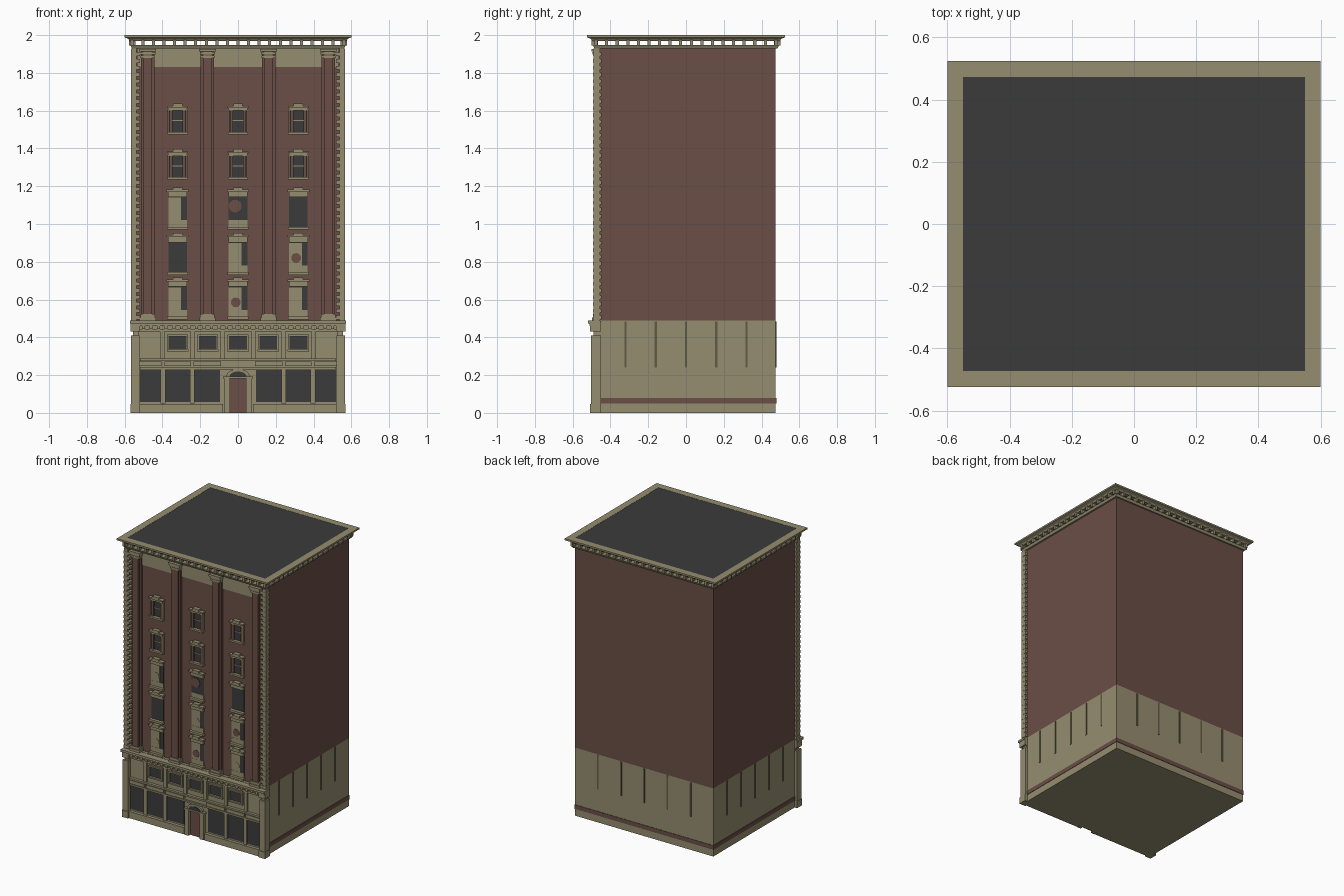
import bpy, bmesh, math

if "Cube" in bpy.data.objects:
    bpy.data.objects.remove(bpy.data.objects["Cube"])


def material(name, rgb):
    m = bpy.data.materials.new(name)
    m.diffuse_color = (*rgb, 1)
    m.use_nodes = True
    m.node_tree.nodes["Principled BSDF"].inputs["Base Color"].default_value = m.diffuse_color
    return m


STONE = material("tan stone", (0.305, 0.268, 0.162))
BRICK = material("red brick", (0.148, 0.077, 0.062))
DARK = material("dark glass and roof", (0.044, 0.044, 0.045))
GROOVE = material("shadowed joint stone", (0.12, 0.105, 0.06))


def finish(name, bm, mat):
    bmesh.ops.recalc_face_normals(bm, faces=bm.faces)
    me = bpy.data.meshes.new(name)
    bm.to_mesh(me)
    bm.free()
    me.materials.append(mat)
    ob = bpy.data.objects.new(name, me)
    bpy.context.collection.objects.link(ob)


def boxes(name, mat, items):
    """One object made of boxes (x0, x1, y0, y1, z0, z1)."""
    bm = bmesh.new()
    for x0, x1, y0, y1, z0, z1 in items:
        for v in bmesh.ops.create_cube(bm, size=1)["verts"]:
            v.co = ((x0 + x1) / 2 + v.co.x * (x1 - x0),
                    (y0 + y1) / 2 + v.co.y * (y1 - y0),
                    (z0 + z1) / 2 + v.co.z * (z1 - z0))
    finish(name, bm, mat)


def prism(name, mat, pts, y0, y1):
    """Outline in x, z pushed through from y0 to y1."""
    bm = bmesh.new()
    f = bm.faces.new([bm.verts.new((x, y0, z)) for x, z in pts])
    ext = bmesh.ops.extrude_face_region(bm, geom=[f])["geom"]
    for v in ext:
        if isinstance(v, bmesh.types.BMVert):
            v.co.y = y1
    finish(name, bm, mat)


def ring(name, mat, profile):
    """Closed profile (half width, z) swept around the building outline."""
    bm = bmesh.new()
    loops = [[bm.verts.new((sx * w, sy * (w - 0.077), z))
              for sx, sy in ((-1, -1), (1, -1), (1, 1), (-1, 1))] for w, z in profile]
    for i, a in enumerate(loops):
        b = loops[(i + 1) % len(loops)]
        for k in range(4):
            bm.faces.new((a[k], a[(k + 1) % 4], b[(k + 1) % 4], b[k]))
    finish(name, bm, mat)


def both(items):
    return items + [(-b, -a, c, d, e, f) for a, b, c, d, e, f in items]


W, F, B = 0.55, -0.455, 0.475       # side walls, brick front, back
BF = -0.475                          # front of the stone base

# Main masses
boxes("brick_tower", BRICK, [(-W, W, F, B, 0.49, 1.94)])
boxes("stone_base", STONE, [(-W, W, BF, B, 0, 0.49)])
boxes("front_frieze", STONE, [(-0.53, 0.53, F - 0.006, F, 1.83, 1.94)])

# Roof and top cornice
boxes("roof", DARK, [(-W, W, -0.473, 0.473, 1.97, 1.999)])
ring("top_cornice", STONE, [(W, 1.97), (0.573, 1.97), (0.58, 1.98), (0.6, 1.988),
                            (0.6, 2.0), (W, 2.0)])
ring("cornice_lower_band", STONE, [(0.53, 1.93), (0.562, 1.93), (0.57, 1.947), (0.53, 1.947)])
br = []
for i in range(21):
    x = -0.56 + i * 0.056
    for s in (-1, 1):
        y0, y1 = sorted((s * 0.465, s * 0.5))
        br.append((x - 0.008, x + 0.008, y0, y1, 1.945, 1.975))
for i in range(18):
    y = -0.476 + i * 0.056
    br += both([(0.542, 0.578, y - 0.008, y + 0.008, 1.945, 1.975)])
boxes("cornice_brackets", STONE, br)

# Toothed corner quoins on the front edges
q = [(0.538, 0.566, -0.49, F + 0.001, 0.49, 1.93)]
n = 40
for i in range(n):
    z = 0.495 + i * (1.43 / n)
    q.append((0.52, 0.567, -0.492, -0.447, z, z + 0.02))
boxes("corner_quoins", STONE, both(q))

# Pilasters with recessed brick edges, stepped bases and capitals
shaft, trim = [], []
for c in (-0.478, -0.162, 0.162, 0.478):
    shaft += [(c - 0.036, c + 0.036, -0.472, F, 0.49, 1.92),
              (c - 0.024, c + 0.024, -0.488, F, 0.49, 1.92)]
    for hw, z0, z1, y in ((0.043, 0.49, 0.506, -0.498), (0.038, 0.506, 0.524, -0.493),
                          (0.037, 1.88, 1.893, -0.491), (0.04, 1.897, 1.91, -0.495),
                          (0.045, 1.912, 1.926, -0.5)):
        trim.append((c - hw, c + hw, y, F, z0, z1))
boxes("pilaster_shafts", BRICK, shaft)
boxes("pilaster_bases_and_capitals", STONE, trim)

# Tower windows
COLS = (-0.32, 0.0, 0.32)
glass, stone, jamb, blind = [], [], [], []
for c in COLS:
    for zb in (1.245, 1.485):        # upper rows: small sash between brick jambs
        glass.append((c - 0.048, c + 0.048, F - 0.003, F, zb, zb + 0.125))
        for s in (-1, 1):
            a, b = sorted((c + s * 0.026, c + s * 0.043))
            jamb.append((a, b, F - 0.012, F, zb, zb + 0.12))
            a, b = sorted((c + s * 0.045, c + s * 0.052))
            stone.append((a, b, F - 0.015, F, zb, zb + 0.12))
        stone += [(c - 0.054, c + 0.054, F - 0.025, F, zb - 0.01, zb + 0.003),
                  (c - 0.05, c + 0.05, F - 0.018, F, zb + 0.115, zb + 0.13),
                  (c - 0.056, c + 0.056, F - 0.028, F, zb + 0.13, zb + 0.14),
                  (c - 0.025, c + 0.025, F - 0.028, F, zb + 0.14, zb + 0.153),
                  (c - 0.026, c + 0.026, F - 0.006, F, zb + 0.06, zb + 0.065)]
    for r, zb in enumerate((0.51, 0.745, 0.985)):   # lower rows: tall panes
        glass.append((c - 0.049, c + 0.049, F - 0.003, F, zb, zb + 0.16))
        stone += [(c - 0.055, c + 0.055, F - 0.025, F, zb - 0.015, zb),
                  (c - 0.05, c + 0.05, F - 0.015, F, zb + 0.158, zb + 0.185),
                  (c - 0.058, c + 0.058, F - 0.028, F, zb + 0.185, zb + 0.197),
                  (c - 0.025, c + 0.025, F - 0.028, F, zb + 0.197, zb + 0.208)]
        if (r, c) not in ((1, -0.32), (2, 0.32)):
            stone.append((c - 0.049, c + 0.049, F - 0.006, F, zb, zb + 0.035))
            if (r, c) != (2, 0.0):
                blind.append((c - 0.049, c + 0.018, F - 0.005, F, zb, zb + 0.155))
boxes("tower_window_glass", DARK, glass)
boxes("tower_window_jambs", BRICK, jamb)
boxes("tower_window_surrounds", STONE, stone)
boxes("tower_window_blinds", STONE, blind)

# Brick arcs shown inside the blinds
for i, (x0, x1, y0, y1, z0, z1) in enumerate(blind):
    pts = [(x1 - 0.03 + 0.026 * math.cos(a), z0 + 0.075 + 0.026 * math.sin(a))
           for a in [math.tau * k / 12 for k in range(12)]]
    prism("blind_disc_%d" % i, BRICK if i % 3 == 2 else STONE, pts, F - 0.007, F)
prism("middle_window_disc", BRICK,
      [(-0.015 + 0.034 * math.cos(math.tau * k / 16), 1.095 + 0.034 * math.sin(math.tau * k / 16))
       for k in range(16)], F - 0.006, F)

# Shop windows, piers between them, and sign bands above
SHOP = ((0.095, 0.23), (0.255, 0.385), (0.41, 0.52))
boxes("shop_window_glass", DARK, both([(a, b, BF - 0.003, BF, 0.058, 0.228) for a, b in SHOP]))
boxes("shop_piers", STONE, both([(a, b, BF - 0.012, BF, 0.05, 0.235)
                                 for a, b in ((0.23, 0.255), (0.385, 0.41))]))
boxes("sign_bands", STONE, [(-0.52, 0.52, BF - 0.012, BF, 0.23, 0.242),
                            (-0.52, 0.52, BF - 0.02, BF, 0.276, 0.288)]
      + both([(a - 0.005, b + 0.005, BF - 0.016, BF, 0.247, 0.271) for a, b in SHOP]))

# Plinth, corner piers and base cornice
boxes("front_plinth", STONE, both([(0.08, 0.53, -0.498, BF, 0, 0.048)]))
boxes("corner_piers", STONE, both([(0.52, 0.57, -0.508, -0.45, 0, 0.048),
                                   (0.522, 0.567, -0.503, -0.45, 0.048, 0.41),
                                   (0.525, 0.556, -0.49, -0.45, 0.41, 0.43),
                                   (0.52, 0.57, -0.508, -0.45, 0.43, 0.487)]))
dent = [(-0.54 + i * 0.04 - 0.008, -0.54 + i * 0.04 + 0.008, -0.505, BF, 0.445, 0.46)
        for i in range(28)]
boxes("base_cornice", STONE, [(-0.53, 0.53, -0.492, BF, 0.43, 0.445),
                              (-0.565, 0.565, -0.51, F, 0.46, 0.472),
                              (-0.573, 0.573, -0.52, F, 0.472, 0.488)] + dent)

# Mezzanine windows with frames and thin wall strips
mg, mf = [], []
for c in (-0.32, -0.16, 0, 0.16, 0.32):
    mg.append((c - 0.047, c + 0.047, BF - 0.003, BF, 0.338, 0.405))
    mf += [(c - 0.057, c + 0.057, BF - 0.014, BF, 0.326, 0.336),
           (c - 0.055, c + 0.055, BF - 0.012, BF, 0.405, 0.415)]
    for s in (-1, 1):
        a, b = sorted((c + s * 0.047, c + s * 0.055))
        mf.append((a, b, BF - 0.01, BF, 0.336, 0.405))
mf += [(x - 0.012, x + 0.012, BF - 0.012, BF, 0.288, 0.43) for x in (-0.4, -0.24, -0.08, 0.08, 0.24, 0.4)]
boxes("mezzanine_glass", DARK, mg)
boxes("mezzanine_frames", STONE, mf)

# Entrance: door, jambs, fanlight and hood
boxes("door", BRICK, [(-0.043, 0.043, BF - 0.005, BF, 0, 0.19)])
boxes("door_surround", STONE, both([(0.045, 0.075, -0.5, BF, 0, 0.185)])
      + [(-0.08, 0.08, -0.503, BF, 0.183, 0.193)])
arc = [math.pi * k / 10 for k in range(11)]
prism("door_hood", STONE, [(0.062 * math.cos(a), 0.193 + 0.04 * math.sin(a)) for a in arc], -0.492, BF)
prism("door_fanlight", DARK, [(0.045 * math.cos(a), 0.193 + 0.026 * math.sin(a)) for a in arc], -0.495, BF)

# Side and back base: brick stripe and narrow vertical joints
boxes("base_brick_stripe", BRICK, both([(W, W + 0.003, -0.45, B, 0.05, 0.08)])
      + [(-W - 0.003, W + 0.003, B, B + 0.003, 0.05, 0.08)])
joints = []
for k in range(-2, 3):
    y, x = k * 0.16, k * 0.185
    joints += both([(W, W + 0.003, y - 0.006, y + 0.006, 0.24, 0.485)])
    joints.append((x - 0.006, x + 0.006, B, B + 0.003, 0.24, 0.485))
boxes("base_joints", GROOVE, joints)
